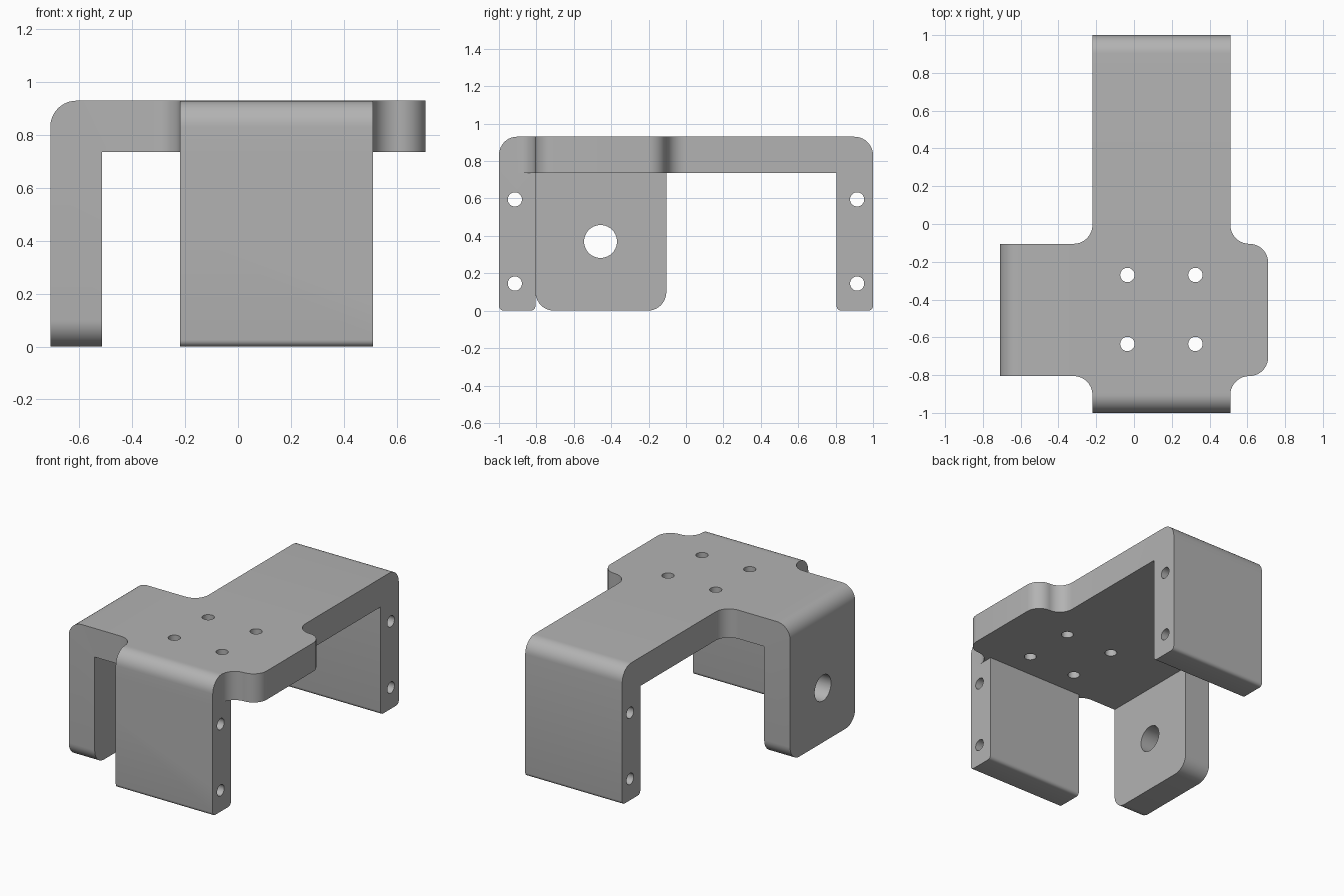
import bpy
import bmesh
import math
from mathutils import Vector, Matrix

default = bpy.data.objects.get("Cube")
if default:
    bpy.data.objects.remove(default, do_unlink=True)

# Main dimensions
HEIGHT, WALL, BEND = 0.93, 0.195, 0.1
ARM_L, ARM_R = -0.22, 0.51            # long arm across x
TAB_F, TAB_B = -0.805, -0.105         # side tab across y
HALF_X, HALF_Y = 0.71, 1.0
PLATE_Z = HEIGHT - WALL

grey = bpy.data.materials.new("plain grey")
grey.use_nodes = True
grey.diffuse_color = (0.45, 0.45, 0.45, 1)
grey.node_tree.nodes["Principled BSDF"].inputs["Base Color"].default_value = grey.diffuse_color


def rounded(corners, steps=10):
    """Outline from (x, y, radius) right-angled corners."""
    pts = []
    for i, (x, y, r) in enumerate(corners):
        p = Vector((x, y))
        if r == 0:
            pts.append(p)
            continue
        a = (Vector(corners[i - 1][:2]) - p).normalized() * r
        b = (Vector(corners[(i + 1) % len(corners)][:2]) - p).normalized() * r
        for k in range(steps + 1):
            t = k / steps * math.pi / 2
            pts.append(p + a * (1 - math.sin(t)) + b * (1 - math.cos(t)))
    return pts


def prism(name, outline, z0, z1):
    bm = bmesh.new()
    base = bm.faces.new([bm.verts.new((p[0], p[1], z0)) for p in outline])
    top = bmesh.ops.extrude_face_region(bm, geom=[base])["geom"]
    bmesh.ops.translate(bm, vec=(0, 0, z1 - z0),
                        verts=[v for v in top if isinstance(v, bmesh.types.BMVert)])
    bmesh.ops.recalc_face_normals(bm, faces=bm.faces)
    return add_object(name, bm)


def add_object(name, bm):
    mesh = bpy.data.meshes.new(name)
    bm.to_mesh(mesh)
    bm.free()
    mesh.materials.append(grey)
    obj = bpy.data.objects.new(name, mesh)
    bpy.context.collection.objects.link(obj)
    return obj


def cut(target, cutter):
    bpy.context.view_layer.objects.active = target
    mod = target.modifiers.new("cut", 'BOOLEAN')
    mod.operation, mod.solver, mod.object = 'DIFFERENCE', 'EXACT', cutter
    bpy.ops.object.modifier_apply(modifier=mod.name)
    bpy.data.objects.remove(cutter, do_unlink=True)


def drill(target, centre, radius, length, axis):
    bm = bmesh.new()
    turn = Matrix.Rotation(math.pi / 2, 4, 'Y') if axis == 'X' else Matrix()
    bmesh.ops.create_cone(bm, cap_ends=True, segments=40, radius1=radius, radius2=radius,
                          depth=length, matrix=Matrix.Translation(centre) @ turn)
    cut(target, add_object("drill", bm))


def bevel_edges(obj, rule, radius, segments):
    bm = bmesh.new()
    bm.from_mesh(obj.data)
    edges = []
    for e in bm.edges:
        a, b = e.verts[0].co, e.verts[1].co
        if rule((a + b) / 2, (b - a).normalized()):
            edges.append(e)
    bmesh.ops.bevel(bm, geom=edges, offset=radius, offset_type='OFFSET', segments=segments,
                    profile=0.5, affect='EDGES', clamp_overlap=False)
    bm.to_mesh(obj.data)
    bm.free()


def near(a, b):
    return abs(a - b) < 0.002


# Cross-shaped block with filleted inner corners
R = 0.1
bracket = prism("bracket", rounded([
    (ARM_L, -HALF_Y, 0), (ARM_R, -HALF_Y, 0), (ARM_R, TAB_F, R), (HALF_X, TAB_F, R * 0.99),
    (HALF_X, TAB_B, R * 0.99), (ARM_R, TAB_B, R), (ARM_R, HALF_Y, 0), (ARM_L, HALF_Y, 0),
    (ARM_L, TAB_B, R), (-HALF_X, TAB_B, 0), (-HALF_X, TAB_F, 0), (ARM_L, TAB_F, R)]), 0, HEIGHT)

# Hollow underneath, leaving the three legs
inner_x, inner_y = -HALF_X + WALL, HALF_Y - WALL
cut(bracket, prism("hollow", [
    (inner_x, inner_y), (1, inner_y), (1, -1.1), (ARM_R, -1.1), (ARM_R, -inner_y),
    (ARM_L, -inner_y), (ARM_L, -1.1), (inner_x, -1.1)], -0.1, PLATE_Z))

# Rounded bends along the top
bevel_edges(bracket, lambda m, d: near(m.z, HEIGHT) and (
    (near(abs(m.y), HALF_Y) and abs(d.x) > 0.9) or
    (near(m.x, -HALF_X) and abs(d.y) > 0.9)), BEND * 0.99, 10)

# Rounded lower corners of the side leg
bevel_edges(bracket, lambda m, d: near(m.z, 0) and abs(d.x) > 0.9 and m.x < inner_x, R, 10)

# Small rounding on the feet of the front and back legs
bevel_edges(bracket, lambda m, d: near(m.z, 0) and abs(d.x) > 0.9 and m.x > ARM_L
            and abs(m.y) > inner_y - 0.01, 0.025, 5)

# Mounting holes in the plate
for x in (-0.035, 0.325):
    for y in (-0.27, -0.635):
        drill(bracket, (x, y, HEIGHT), 0.038, 0.6, 'Z')

# Cross holes through the front and back legs
for y in (-0.915, 0.915):
    for z in (0.145, 0.595):
        drill(bracket, ((ARM_L + ARM_R) / 2, y, z), 0.038, 1.0, 'X')

# Large hole in the side leg
drill(bracket, (-HALF_X + WALL / 2, -0.457, 0.37), 0.088, 0.5, 'X')

# Smooth curved surfaces, keep edges sharp
bpy.ops.object.select_all(action='DESELECT')
bracket.select_set(True)
bpy.context.view_layer.objects.active = bracket
bpy.ops.object.shade_smooth_by_angle(angle=math.radians(30))
